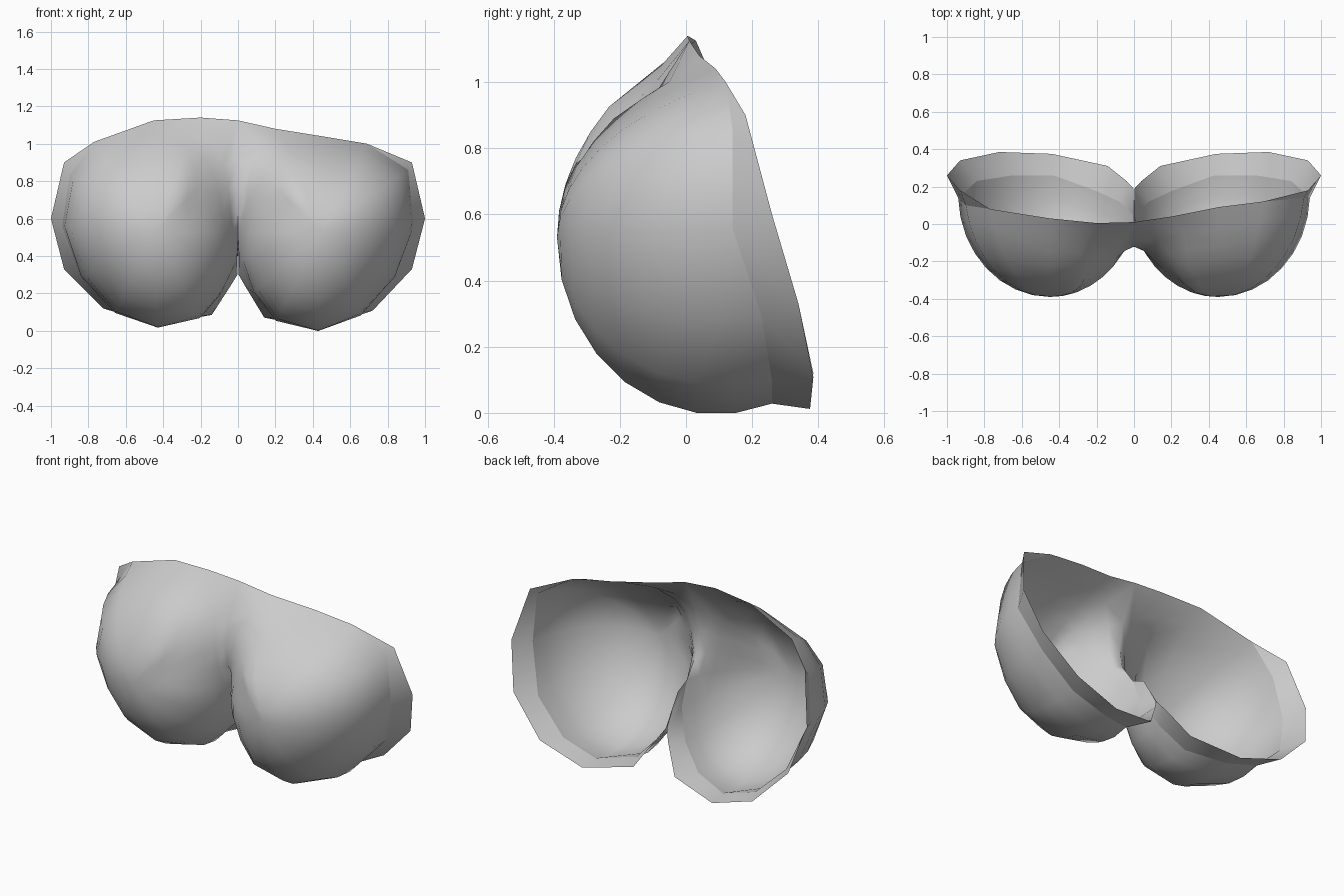
import bpy, bmesh, math
from mathutils import Vector

if "Cube" in bpy.data.objects:
    bpy.data.objects.remove(bpy.data.objects["Cube"])

# Lower cup rim from notch round to the outer side: x, y, z, sweep angle
LOWER = [(0, -.01, .52, 74), (.006, .05, .38, 82), (.08, .12, .21, 92), (.21, .18, .08, 103),
         (.43, .26, .045, 110), (.65, .26, .11, 105), (.84, .23, .29, 95), (.94, .14, .56, 88)]
# Upper edges, outer side to near the middle (the two sides differ slightly)
TOP = {-1: [(.90, .10, .83, 80), (.77, .08, 1.01, 62), (.45, .03, 1.125, 40), (.20, .005, 1.14, 34)],
       1: [(.91, .14, .86, 82), (.69, .12, 1.0, 64), (.45, .09, 1.04, 55), (.20, .04, 1.08, 38)]}
# Shared bridge seam on the centre line, top to bottom
SEAM = [(0, .01, 1.125, 32), (0, -.06, .97, 36), (0, -.10, .81, 42), (0, -.085, .65, 55)]
# Rear edge of the band that continues the lower rim
REAR = [(0, .08, .48), (.003, .19, .30), (.04, .23, .24), (.14, .31, .085), (.44, .375, .03),
        (.72, .385, .12), (.93, .34, .33), (1.0, .26, .60), (.93, .18, .90)]
DROP = {-1: 0, 1: .02}   # the right cup hangs a little lower
RINGS = 8


def lowered(p, s):
    return (p[0], p[1], p[2] - DROP[s] * max(0, 1 - p[2] / .3)) + tuple(p[3:])


def finish(name, bm, angle):
    mesh = bpy.data.meshes.new(name)
    bm.to_mesh(mesh)
    bm.free()
    ob = bpy.data.objects.new(name, mesh)
    bpy.context.collection.objects.link(ob)
    bpy.ops.object.select_all(action='DESELECT')
    ob.select_set(True)
    bpy.context.view_layer.objects.active = ob
    bpy.ops.object.shade_smooth_by_angle(angle=math.radians(angle))


# Cups: arcs swept from each apex to the rim, welded along the bridge seam
bm = bmesh.new()
for s in (-1, 1):
    apex = Vector((.45, -.39, .53))
    rim = [lowered(p, s) for p in LOWER] + TOP[s] + SEAM
    tip = bm.verts.new((s * apex.x, apex.y, apex.z))
    spokes = []
    for x, y, z, sweep in rim:
        end, full = Vector((x, y, z)), math.radians(sweep)
        spoke = []
        for i in range(1, RINGS + 1):
            t = full * i / RINGS
            r = math.sin(t) / math.sin(full)
            d = (1 - math.cos(t)) / (1 - math.cos(full))
            p = apex + Vector(((end.x - apex.x) * r, (end.y - apex.y) * d, (end.z - apex.z) * r))
            spoke.append(bm.verts.new((s * p.x, p.y, p.z)))
        spokes.append(spoke)
    for k, a in enumerate(spokes):
        b = spokes[(k + 1) % len(spokes)]
        tri, quads = (tip, a[0], b[0]), [(a[i], a[i + 1], b[i + 1], b[i]) for i in range(RINGS - 1)]
        for f in [tri] + quads:
            bm.faces.new(f if s > 0 else f[::-1])
bmesh.ops.remove_doubles(bm, verts=bm.verts, dist=0.0005)
bmesh.ops.recalc_face_normals(bm, faces=bm.faces)

# Bridge: relax the valley between the cups into a soft web
for _ in range(10):
    web = [v for v in bm.verts if abs(v.co.x) < .28 and v.co.z > .58 and not v.is_boundary]
    bmesh.ops.smooth_vert(bm, verts=web, factor=.5, use_axis_x=True, use_axis_y=True, use_axis_z=True)
finish("cups", bm, 85)

# Rear bands: strips running back from each lower rim, tapering out at the top
for s, side in ((-1, "left"), (1, "right")):
    bm = bmesh.new()
    inner = [lowered(p, s)[:3] for p in LOWER + TOP[s][:2]]
    outer = [lowered(p, s) for p in REAR] + [TOP[s][1][:3]]
    a, b = [[bm.verts.new((s * x, y, z)) for x, y, z in row] for row in (inner, outer)]
    for k in range(len(inner) - 1):
        f = (a[k], a[k + 1], b[k + 1], b[k])
        bm.faces.new(f if s < 0 else f[::-1])
    bmesh.ops.remove_doubles(bm, verts=bm.verts, dist=0.0005)
    finish("rear_band_" + side, bm, 85)
